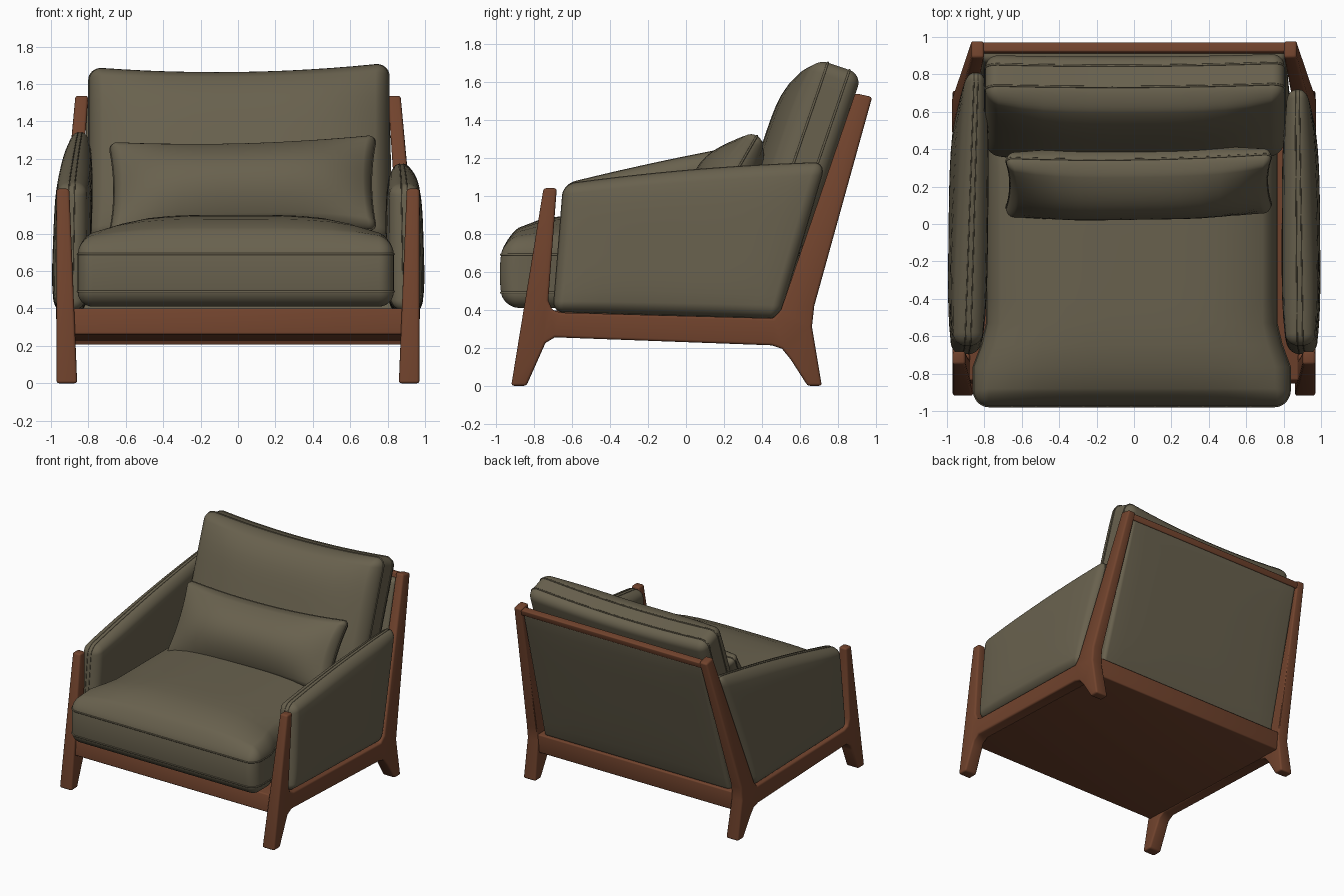
import bpy, bmesh, math
from mathutils import Vector

if "Cube" in bpy.data.objects:
    bpy.data.objects.remove(bpy.data.objects["Cube"])


def material(name, rgb):
    m = bpy.data.materials.new(name)
    m.diffuse_color = (*rgb, 1)
    m.use_nodes = True
    m.node_tree.nodes["Principled BSDF"].inputs["Base Color"].default_value = m.diffuse_color
    return m


FABRIC = material("olive fabric", (0.140, 0.120, 0.076))
WOOD = material("brown wood", (0.165, 0.056, 0.026))


def finish(bm, name, mat, angle):
    bmesh.ops.recalc_face_normals(bm, faces=bm.faces)
    me = bpy.data.meshes.new(name)
    bm.to_mesh(me)
    bm.free()
    me.materials.append(mat)
    ob = bpy.data.objects.new(name, me)
    bpy.context.collection.objects.link(ob)
    select(ob)
    bpy.ops.object.shade_smooth_by_angle(angle=math.radians(angle))
    return ob


def select(ob):
    bpy.ops.object.select_all(action='DESELECT')
    ob.select_set(True)
    bpy.context.view_layer.objects.active = ob


def box_point(t, h, r):
    """Cube point t (-1..1) moved onto a rounded box with half sizes h."""
    c, inner = Vector(), Vector()
    for i in range(3):
        a, flat = abs(t[i]), h[i] - r
        d = flat * a / .6 if a <= .6 else flat + r * math.tan((a - .6) / .4 * math.pi / 4)
        c[i] = math.copysign(d, t[i])
        inner[i] = math.copysign(min(d, flat), t[i])
    return inner + (c - inner).normalized() * r


def cushion(name, h, r, shape, seams=(), pipe=.005):
    """Rounded box bent by shape(p, u, v, w), with piping loops round it."""
    def place(t):
        p = box_point(t, h, r)
        return Vector(shape(p, p.x / h[0], p.y / h[1], p.z / h[2]))

    bm = bmesh.new()
    bmesh.ops.create_cube(bm, size=2)
    bmesh.ops.subdivide_edges(bm, edges=bm.edges, cuts=19, use_grid_fill=True)
    for v in bm.verts:
        v.co = place(v.co)
    finish(bm, name, FABRIC, 60)

    ts = [i / 10 for i in range(-10, 10)]
    for k, w in enumerate(seams):
        loop = ([(t, -1, w) for t in ts] + [(1, t, w) for t in ts]
                + [(-t, 1, w) for t in ts] + [(-1, -t, w) for t in ts])
        cu = bpy.data.curves.new(name + "_piping", 'CURVE')
        cu.dimensions = '3D'
        cu.bevel_depth, cu.bevel_resolution = pipe, 1
        sp = cu.splines.new('POLY')
        sp.points.add(len(loop) - 1)
        sp.use_cyclic_u = True
        for pt, t in zip(sp.points, loop):
            pt.co = (*place(t), 1)
        cu.materials.append(FABRIC)
        ob = bpy.data.objects.new(f"{name}_piping_{k + 1}", cu)
        bpy.context.collection.objects.link(ob)
        select(ob)
        bpy.ops.object.convert(target='MESH')


def prism(name, profile, xs, bevel, mat=WOOD):
    """Side profile (y, z) spanned between xs(y, z) -> (x0, x1)."""
    bm = bmesh.new()
    sides = [[bm.verts.new((xs(y, z)[k], y, z)) for y, z in profile] for k in (0, 1)]
    n = len(profile)
    caps = [bm.faces.new(s) for s in sides]
    for i in range(n):
        j = (i + 1) % n
        bm.faces.new((sides[0][i], sides[0][j], sides[1][j], sides[1][i]))
    bmesh.ops.recalc_face_normals(bm, faces=bm.faces)
    edges = [e for e in bm.edges if e.calc_face_angle(0) > math.radians(45)]
    bmesh.ops.bevel(bm, geom=edges, offset=bevel, segments=3, profile=.5,
                    affect='EDGES', clamp_overlap=True)
    bmesh.ops.triangulate(bm, faces=[f for f in bm.faces if len(f.verts) > 4])
    return finish(bm, name, mat, 35)


# Wooden side frames: front leg, side rail, back leg and back post in one outline
FRAME = [(-.92, 0), (-.84, 0), (-.76, .18), (-.74, .225), (-.69, .255),
         (.45, .213), (.505, .195), (.55, .14), (.64, 0), (.715, 0),
         (.663, .31), (.675, .42), (.98, 1.52), (.89, 1.54), (.50, .40),
         (.46, .355), (-.66, .385), (-.705, .40), (-.725, .45), (-.68, 1.04), (-.75, 1.04)]
for side, s in (("left", -1), ("right", 1)):
    def frame_x(y, z, s=s):
        outer = .97 - (.10 * max(0, z - .4) / 1.13 if y > 0 else 0)
        return s * (outer - .11 + .042 * min(1, z / 1.04)), s * outer
    prism(side + "_frame", FRAME, frame_x, .014)

# Base with front and back rails, flush underneath
prism("base", [(-.855, .262), (.65, .207), (.66, .36), (-.835, .40)],
      lambda y, z: (-.88, .88), .01)
# Rail across the top of the back
prism("back_top_rail", [(.91, 1.475), (.96, 1.462), (.973, 1.51), (.922, 1.522)],
      lambda y, z: (-.835, .835), .008)

# Upholstered back panel between the posts
cushion("back_panel", (.84, .57, .045), .03, lambda p, u, v, w: (
    p.x * (1 - .018 * (v + 1)),
    .588 + .286 * (p.y + .57) - p.z + .012 * (1 - u ** 4) * (1 - v ** 4) * max(-w, 0),
    .345 + p.y + .57))


# Upholstered arms: the left one rises higher at the back
def arm(side, s, top_y, top_z, lean):
    def shape(p, u, v, w):
        a, b = (u + 1) / 2, (v + 1) / 2
        y0, z0 = -.70 + 1.19 * a, .39 - .035 * a
        y1, z1 = -.645 + (top_y + .645) * a, 1.06 + (top_z - 1.06) * a
        z1 += .02 * (1 - u * u)
        thick = 1 - .3 * a * b
        x = .90 - lean * a * b - .012 * b + p.z * thick + .03 * w * (1 - u ** 4) * (1 - v ** 4)
        return s * x, y0 + (y1 - y0) * b, z0 + (z1 - z0) * b
    cushion(side + "_arm", (.68, .36, .075), .06, shape, (-.6, .6), .003)


arm("left", -1, .83, 1.35, .045)
arm("right", 1, .735, 1.175, .015)


# Seat cushion, wider in front of the arms, with a crowned top
def seat(p, u, v, w):
    y = p.y - .18
    k = min(1, max(0, (y + .75) / .18))
    k = k * k * (3 - 2 * k)
    return (p.x * (1 - .085 * k) - .012,
            y - .02 * (1 - w * w) * max(-v, 0) ** 8,
            .59 + p.z + .13 * (1 - u ** 4) * (1 - v ** 6) * max(w, 0))


cushion("seat_cushion", (.845, .78, .18), .08, seat, (-.6, .6), .006)


# Back cushion leaning on the panel, sagging along its top
def back(p, u, v, w):
    a = p.y + .485 - .04 * (1 - u * u) * max(v, 0) + .012 * u * max(v, 0)
    b = .14 + p.z + .12 * (1 - u ** 4) * (1 - v ** 4) * max(w, 0)
    return p.x + .005, .616 + .324 * a - .946 * b, .70 + .946 * a + .324 * b


cushion("back_cushion", (.80, .50, .13), .07, back, (-.6, .6), .006)


# Lumbar pillow with pinched corners
def lumbar(p, u, v, w):
    a = p.y * (1 - .13 * (1 - u * u)) + .022 * u
    b = p.z + .14 * w * (1 - u ** 4) * (1 - v * v)
    return (p.x * (1 - .04 * (1 - v * v)) + .025,
            .22 + .5 * a - .866 * b, 1.05 + .866 * a + .5 * b)


cushion("lumbar_pillow", (.715, .29, .05), .045, lumbar, (0,), .006)
